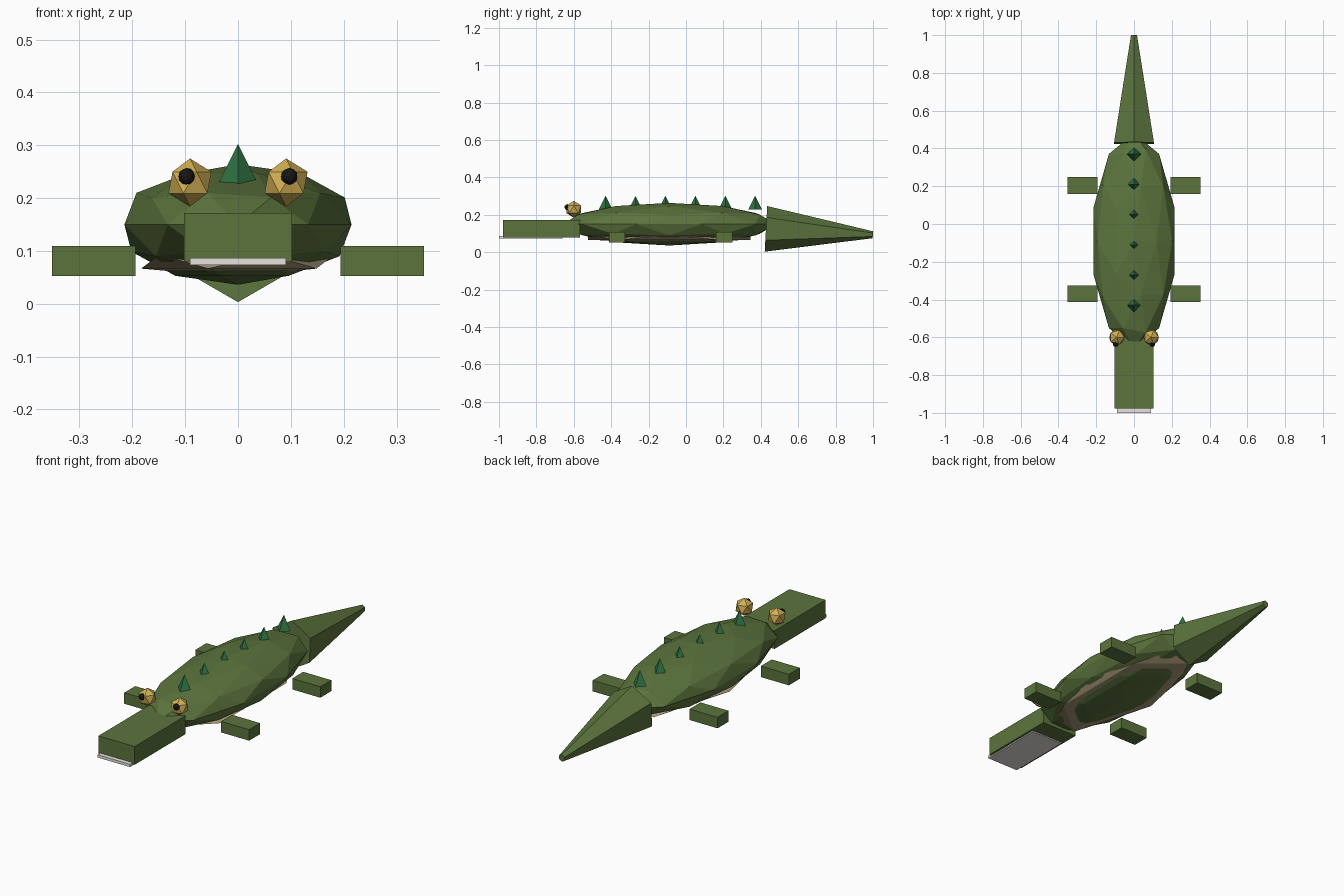
import bpy, bmesh, math
from mathutils import Matrix, Vector

if "Cube" in bpy.data.objects:
    bpy.data.objects.remove(bpy.data.objects["Cube"])


def material(name, rgb):
    m = bpy.data.materials.new(name)
    m.diffuse_color = (*rgb, 1)
    m.use_nodes = True
    m.node_tree.nodes["Principled BSDF"].inputs["Base Color"].default_value = m.diffuse_color
    return m


GREEN = material("olive green", (0.105, 0.175, 0.047))
TAN = material("belly tan", (0.42, 0.34, 0.20))
WHITE = material("off white", (0.80, 0.77, 0.73))
GOLD = material("eye gold", (0.64, 0.43, 0.09))
BLACK = material("pupil black", (0.008, 0.008, 0.008))
SPIKE = material("spike green", (0.028, 0.17, 0.055))


def finish(name, bm, mat):
    bmesh.ops.recalc_face_normals(bm, faces=bm.faces)
    mesh = bpy.data.meshes.new(name)
    bm.to_mesh(mesh)
    bm.free()
    mesh.materials.append(mat)
    ob = bpy.data.objects.new(name, mesh)
    bpy.context.collection.objects.link(ob)
    return ob


def box(name, lo, hi, mat):
    lo, hi = Vector(lo), Vector(hi)
    bm = bmesh.new()
    bmesh.ops.create_cube(bm, size=1, matrix=Matrix.LocRotScale((lo + hi) / 2, None, hi - lo))
    return finish(name, bm, mat)


def ball(name, centre, radii, level, mat):
    # level 1 gives 20 faces, level 2 gives 80
    bm = bmesh.new()
    bmesh.ops.create_icosphere(bm, subdivisions=level, radius=1)
    bm.transform(Matrix.LocRotScale(Vector(centre), None, Vector(radii)))
    return finish(name, bm, mat)


def cone(name, start, axis, up, sides, r1, r2, mat):
    # Tapered prism with one corner pointing along "up"
    start, axis, up = Vector(start), Vector(axis), Vector(up).normalized()
    side = axis.cross(up).normalized()
    bm = bmesh.new()
    rings = []
    for centre, r in ((start, r1), (start + axis, r2)):
        ring = []
        for i in range(sides if r else 1):
            a = 2 * math.pi * i / sides
            ring.append(bm.verts.new(centre + r * (math.cos(a) * up + math.sin(a) * side)))
        rings.append(ring)
    base, top = rings
    bm.faces.new(base)
    if r2:
        bm.faces.new(top)
    for i in range(sides):
        j = (i + 1) % sides
        bm.faces.new([base[i], base[j], top[j], top[i]] if r2 else [base[i], base[j], top[0]])
    return finish(name, bm, mat)


# Body and belly
ball("body", (0, -0.09, 0.15), (0.226, 0.57, 0.114), 2, GREEN)
ball("belly", (0, -0.09, 0.08), (0.205, 0.51, 0.03), 1, TAN)

# Snout and lower jaw
box("snout", (-0.102, -0.978, 0.079), (0.102, -0.567, 0.172), GREEN)
box("lower_jaw", (-0.091, -1.0, 0.073), (0.091, -0.66, 0.087), WHITE)

# Tail, drooping slightly towards the tip
cone("tail", (0, 0.4275, 0.125), (0, 0.5715, -0.0315), (0, 0.055, 1), 6, 0.122, 0.0185, GREEN)

# Eyes and legs on both sides
for s, side in ((-1, "left"), (1, "right")):
    ball(f"eye_{side}", (s * 0.091, -0.60, 0.2295), (0.0455,) * 3, 1, GOLD)
    ball(f"pupil_{side}", (s * 0.097, -0.634, 0.241), (0.016,) * 3, 2, BLACK)
    for end, y in (("front", -0.369), ("back", 0.204)):
        x1, x2 = sorted((s * 0.194, s * 0.352))
        box(f"{end}_leg_{side}", (x1, y - 0.044, 0.053), (x2, y + 0.044, 0.109), GREEN)

# Row of back spikes
for i in range(6):
    cone(f"back_spike_{i + 1}", (0, -0.43 + 0.16 * i, 0.228), (0, 0, 0.074), (0, 1, 0),
         4, 0.037, 0, SPIKE)
